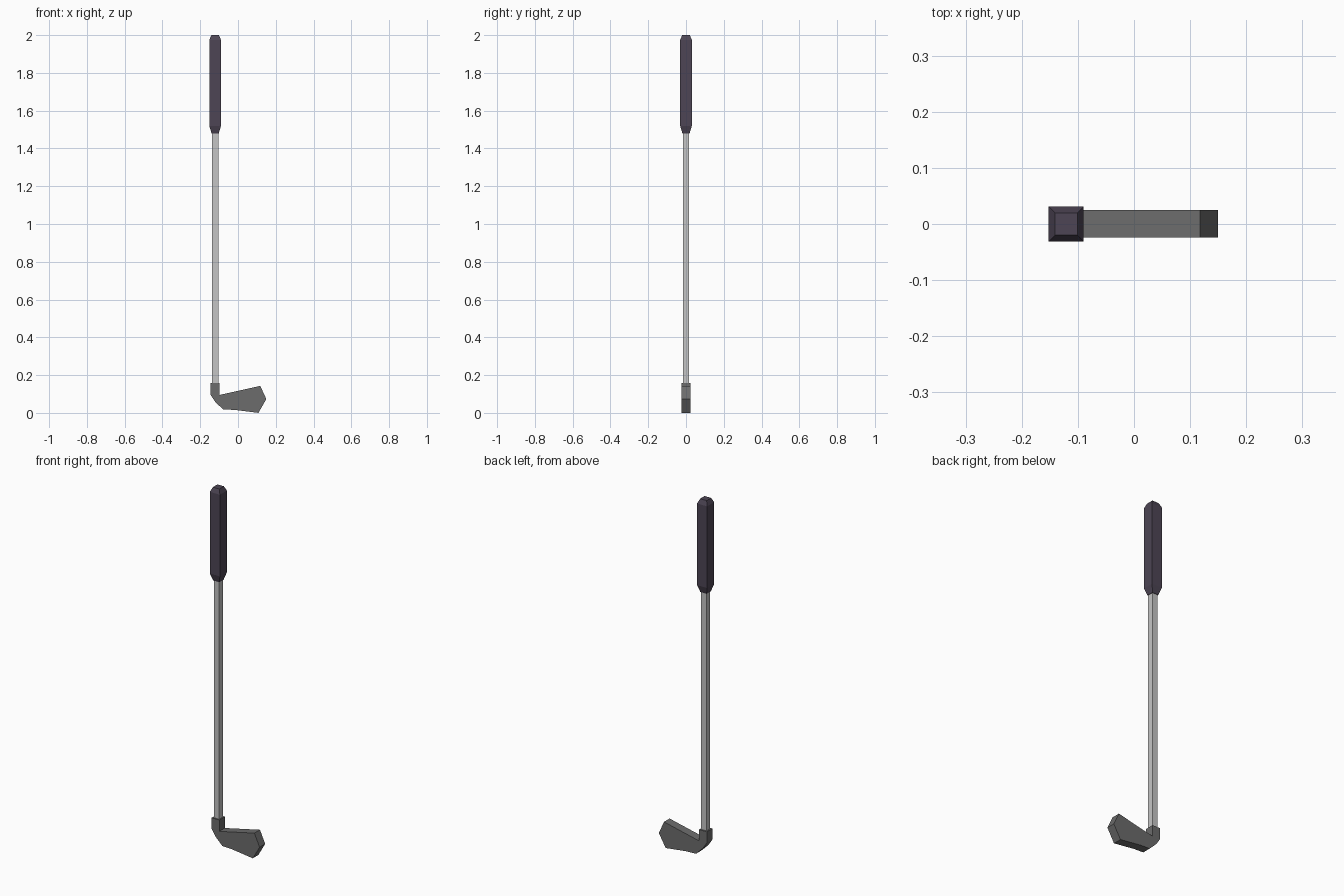
import bpy, bmesh, math
from mathutils import Vector

if "Cube" in bpy.data.objects:
    bpy.data.objects.remove(bpy.data.objects["Cube"])

CX = -0.121  # shaft axis


def material(name, rgb):
    m = bpy.data.materials.new(name)
    m.diffuse_color = (*rgb, 1)
    m.use_nodes = True
    m.node_tree.nodes["Principled BSDF"].inputs["Base Color"].default_value = m.diffuse_color
    return m


def finish(bm, name, mat):
    bmesh.ops.recalc_face_normals(bm, faces=bm.faces)
    me = bpy.data.meshes.new(name)
    bm.to_mesh(me)
    bm.free()
    ob = bpy.data.objects.new(name, me)
    me.materials.append(mat)
    bpy.context.collection.objects.link(ob)
    return ob


def square_loft(name, rings, mat):
    """Stack of square rings given as (z, half width)."""
    bm = bmesh.new()
    loops = [[bm.verts.new((CX + sx * h, sy * h, z))
              for sx, sy in ((-1, -1), (1, -1), (1, 1), (-1, 1))] for z, h in rings]
    for a, b in zip(loops, loops[1:]):
        for i in range(4):
            j = (i + 1) % 4
            bm.faces.new((a[i], a[j], b[j], b[i]))
    bm.faces.new(loops[0])
    bm.faces.new(loops[-1])
    return finish(bm, name, mat)


grip_mat = material("dark purple rubber", (0.075, 0.06, 0.09))
shaft_mat = material("light grey steel", (0.56, 0.56, 0.56))
head_mat = material("dark grey iron", (0.15, 0.15, 0.15))

# Grip with tapered ends
square_loft("grip", [(1.48, 0.019), (1.52, 0.031), (1.975, 0.031), (2.0, 0.02)], grip_mat)

# Shaft
square_loft("shaft", [(0.13, 0.0165), (1.50, 0.0165)], shaft_mat)

# Club head: side profile extruded through its thickness
profile = [(-0.146, 0.158), (-0.146, 0.097), (-0.122, 0.06), (-0.079, 0.018), (-0.02, 0.016),
           (0.108, 0.0), (0.15, 0.073), (0.118, 0.143), (-0.098, 0.095), (-0.098, 0.158)]
bm = bmesh.new()
face = bm.faces.new([bm.verts.new((x, -0.024, z)) for x, z in profile])
ext = bmesh.ops.extrude_face_region(bm, geom=[face])
bmesh.ops.translate(bm, vec=Vector((0, 0.049, 0)),
                    verts=[v for v in ext["geom"] if isinstance(v, bmesh.types.BMVert)])
finish(bm, "club_head", head_mat)
